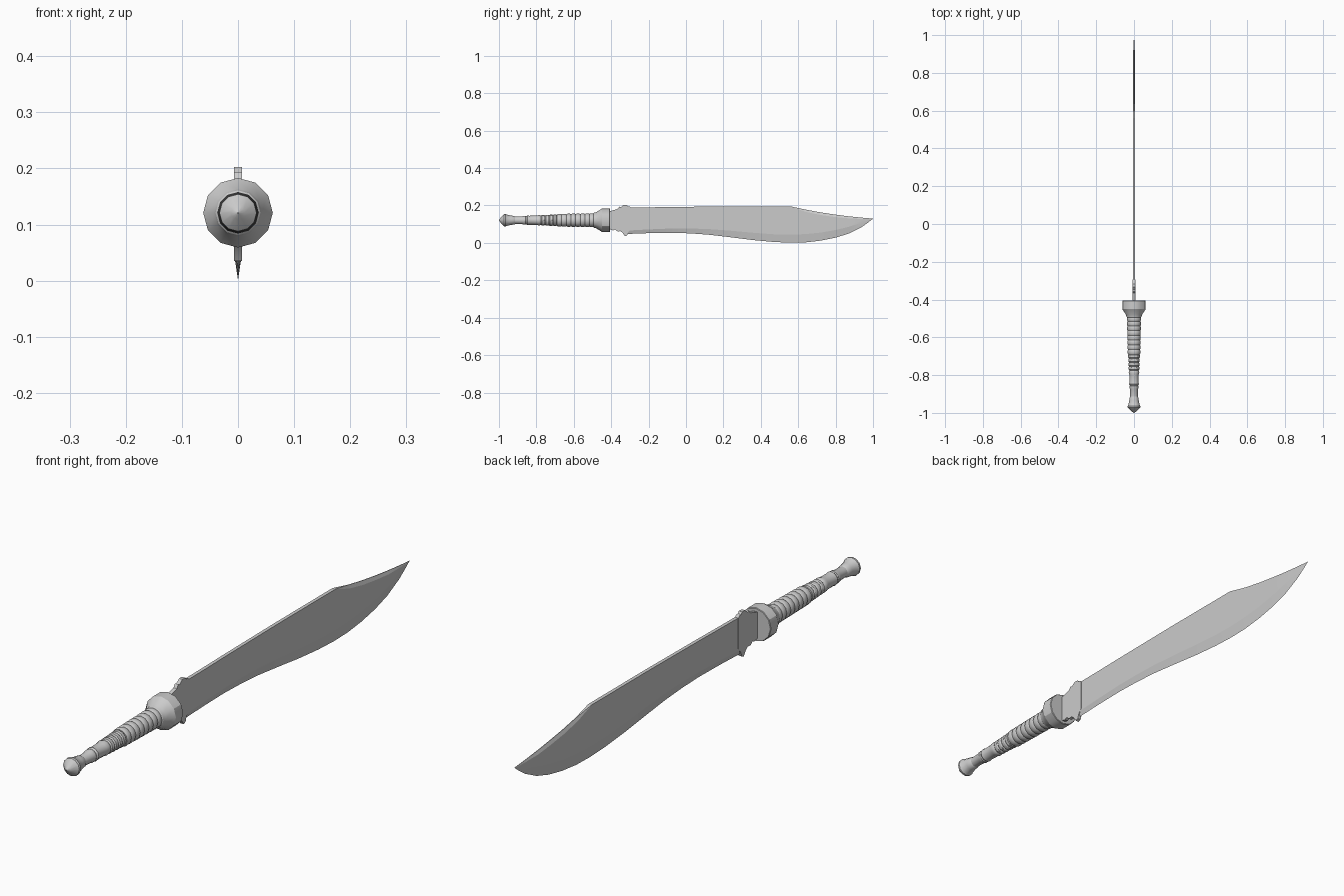
import bpy, bmesh, math

AXIS_Z = 0.121   # height of the handle axis
SIDES = 12
T = 0.0065       # half thickness of the blade


def finish(name, bm, angle=30):
    bmesh.ops.remove_doubles(bm, verts=bm.verts, dist=1e-5)
    bmesh.ops.recalc_face_normals(bm, faces=bm.faces)
    me = bpy.data.meshes.new(name)
    bm.to_mesh(me)
    bm.free()
    ob = bpy.data.objects.new(name, me)
    bpy.context.collection.objects.link(ob)
    bpy.ops.object.select_all(action='DESELECT')
    ob.select_set(True)
    bpy.context.view_layer.objects.active = ob
    bpy.ops.object.shade_smooth_by_angle(angle=math.radians(angle))
    return ob


def skin(bm, rings):
    """Bridge equal-sized vertex rings and cap both ends."""
    n = len(rings[0])
    for a, b in zip(rings, rings[1:]):
        for i in range(n):
            j = (i + 1) % n
            bm.faces.new((a[i], a[j], b[j], b[i]))
    bm.faces.new(rings[0])
    bm.faces.new(rings[-1])


def lathe(name, profile):
    """Turn (y, radius) pairs about the handle axis."""
    bm = bmesh.new()
    rings = []
    for y, r in profile:
        rings.append([bm.verts.new((r * math.cos(2 * math.pi * k / SIDES), y,
                                    AXIS_Z + r * math.sin(2 * math.pi * k / SIDES)))
                      for k in range(SIDES)])
    skin(bm, rings)
    return finish(name, bm)


def ribs(y0, y1, count, r0, r1, depth):
    """Profile of rounded wraps between y0 and y1."""
    out, step = [], (y1 - y0) / count
    for i in range(count):
        r = r0 + (r1 - r0) * i / max(count - 1, 1)
        y = y0 + i * step
        out += [(y, r - depth), (y + 0.22 * step, r), (y + 0.78 * step, r)]
    return out + [(y1, r1 - depth)]


# Turned handle parts
lathe("pommel", [(-1.0, 0.001), (-0.992, 0.012), (-0.972, 0.033), (-0.964, 0.034),
                 (-0.958, 0.030), (-0.935, 0.025), (-0.918, 0.023), (-0.912, 0.019)])
lathe("handle_neck", [(-0.915, 0.020), (-0.875, 0.021), (-0.868, 0.024),
                      (-0.858, 0.024), (-0.852, 0.020)])
lathe("handle_collar", [(-0.855, 0.021), (-0.848, 0.026), (-0.838, 0.024), (-0.797, 0.025),
                        (-0.787, 0.028), (-0.778, 0.026), (-0.772, 0.022)])
lathe("grip_lower", ribs(-0.775, -0.69, 4, 0.028, 0.031, 0.004))
lathe("grip_upper", ribs(-0.69, -0.49, 8, 0.034, 0.037, 0.003))
lathe("guard", [(-0.498, 0.034), (-0.492, 0.040), (-0.480, 0.043), (-0.455, 0.059),
                (-0.450, 0.062), (-0.408, 0.062), (-0.406, 0.060)])

# Blade stations: y, cutting edge, edge bevel line, back bevel line, back
STATIONS = [
    (-0.31, 0.048, 0.066, 0.188, 0.189), (-0.20, 0.052, 0.072, 0.189, 0.190),
    (-0.08, 0.054, 0.077, 0.191, 0.192), (0.02, 0.051, 0.077, 0.192, 0.193),
    (0.12, 0.044, 0.074, 0.193, 0.194), (0.24, 0.030, 0.065, 0.194, 0.195),
    (0.36, 0.015, 0.054, 0.194, 0.195), (0.47, 0.005, 0.046, 0.194, 0.195),
    (0.56, 0.001, 0.044, 0.194, 0.195), (0.64, 0.003, 0.047, 0.166, 0.178),
    (0.72, 0.012, 0.055, 0.149, 0.163), (0.80, 0.028, 0.069, 0.138, 0.151),
    (0.87, 0.050, 0.086, 0.131, 0.142), (0.94, 0.085, 0.108, 0.128, 0.135),
    (0.975, 0.110, 0.121, 0.127, 0.132), (1.0, 0.1295, 0.130, 0.1303, 0.1305),
]
bm = bmesh.new()
rings = []
for y, edge, low, up, back in STATIONS:
    t = T if y < 0.9 else T * max(0.05, (1.0 - y) / 0.13)
    tb = t if y < 0.57 else 0.15 * t
    rings.append([bm.verts.new((x, y, z)) for x, z in
                  [(0, edge), (t, low), (t, up), (tb, back),
                   (-tb, back), (-t, up), (-t, low)]])
skin(bm, rings)
finish("blade", bm, 8)

# Notched blade root with a spur below and a hooked step above
ROOT = [(-0.42, 0.075), (-0.39, 0.067), (-0.378, 0.072), (-0.366, 0.061), (-0.350, 0.063),
        (-0.338, 0.052), (-0.326, 0.035), (-0.315, 0.040), (-0.310, 0.056), (-0.295, 0.075),
        (-0.295, 0.189), (-0.303, 0.195), (-0.311, 0.196), (-0.318, 0.203), (-0.334, 0.203),
        (-0.350, 0.190), (-0.357, 0.194), (-0.366, 0.181), (-0.385, 0.176), (-0.42, 0.165)]
bm = bmesh.new()
skin(bm, [[bm.verts.new((x, y, z)) for y, z in ROOT] for x in (-T - 0.0004, T + 0.0004)])
finish("blade_root", bm)
